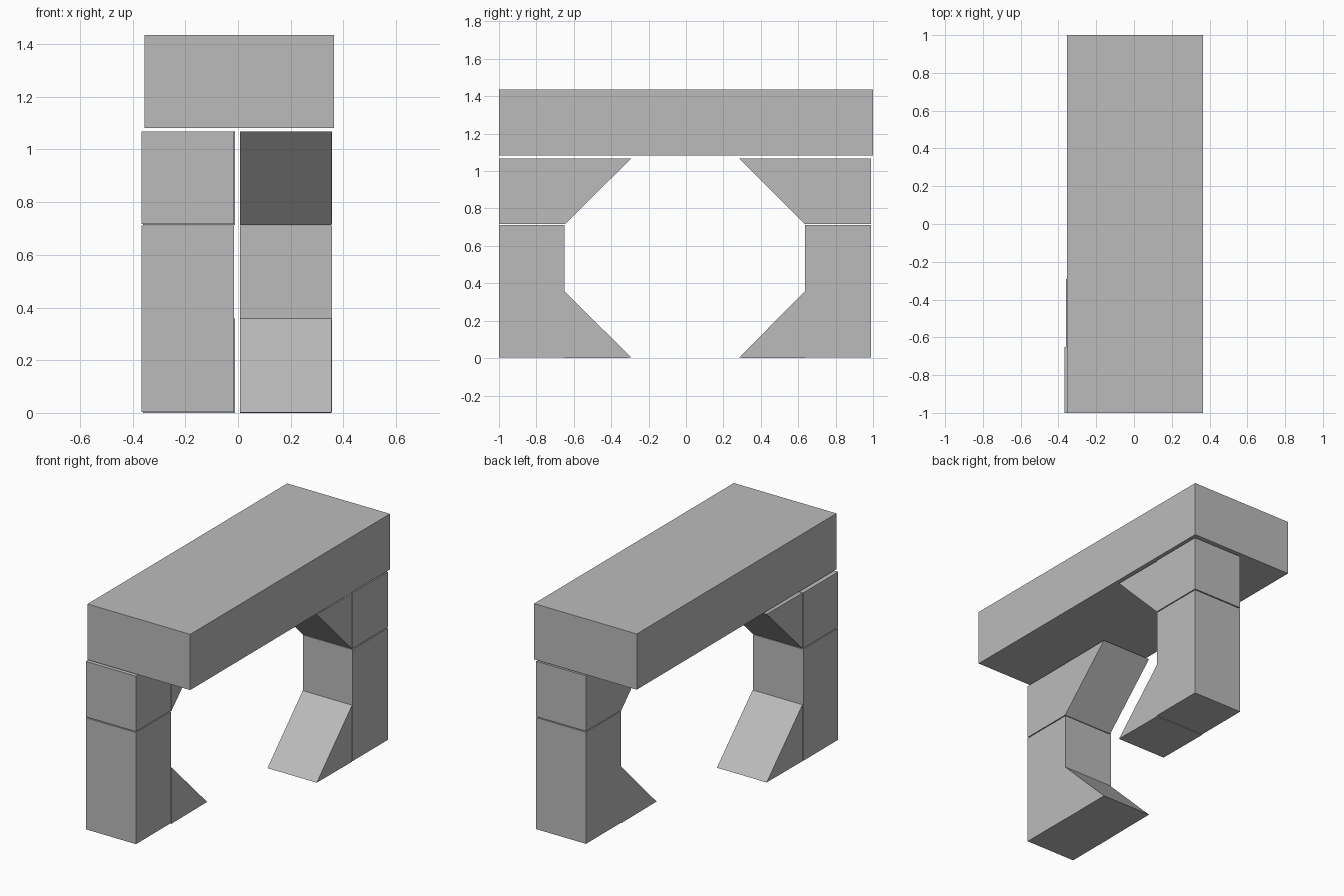
import bpy
import bmesh

if "Cube" in bpy.data.objects:
    bpy.data.objects.remove(bpy.data.objects["Cube"])

stone = bpy.data.materials.new("grey stone")
stone.diffuse_color = (0.5, 0.5, 0.5, 1)
stone.use_nodes = True
stone.node_tree.nodes["Principled BSDF"].inputs["Base Color"].default_value = stone.diffuse_color


def prism(name, profile, x0, x1):
    """Extrude a closed (y, z) profile from x0 to x1."""
    bm = bmesh.new()
    face = bm.faces.new([bm.verts.new((x0, y, z)) for y, z in profile])
    ext = bmesh.ops.extrude_face_region(bm, geom=[face])
    moved = [g for g in ext["geom"] if isinstance(g, bmesh.types.BMVert)]
    bmesh.ops.translate(bm, verts=moved, vec=(x1 - x0, 0, 0))
    bmesh.ops.recalc_face_normals(bm, faces=bm.faces)
    mesh = bpy.data.meshes.new(name)
    bm.to_mesh(mesh)
    bm.free()
    mesh.materials.append(stone)
    obj = bpy.data.objects.new(name, mesh)
    bpy.context.collection.objects.link(obj)


def box(name, x0, x1, y0, y1, z0, z1):
    prism(name, [(y0, z0), (y1, z0), (y1, z1), (y0, z1)], x0, x1)


# long beam across the top
box("beam", -0.355, 0.365, -1.0, 1.0, 1.082, 1.435)

# each leg: outer y, inner y, wedge tip y, x range, wedge x range
legs = {
    "front": (-1.0, -0.65, -0.292, -0.367, -0.015, -0.361, -0.012),
    "back": (0.99, 0.637, 0.283, 0.008, 0.357, 0.008, 0.354),
}
for side, (outer, inner, tip, x0, x1, w0, w1) in legs.items():
    # pillar with a separate block stacked on it
    box(side + "_pillar", x0, x1, outer, inner, 0.004, 0.711)
    box(side + "_upper_block", x0, x1, outer, inner, 0.717, 1.068)
    # triangular wedges at the foot and under the beam
    prism(side + "_foot_wedge", [(inner, 0.0), (tip, 0.002), (inner, 0.358)], w0, w1)
    prism(side + "_top_wedge", [(inner, 1.066), (tip, 1.068), (inner, 0.714)], w0, w1)
